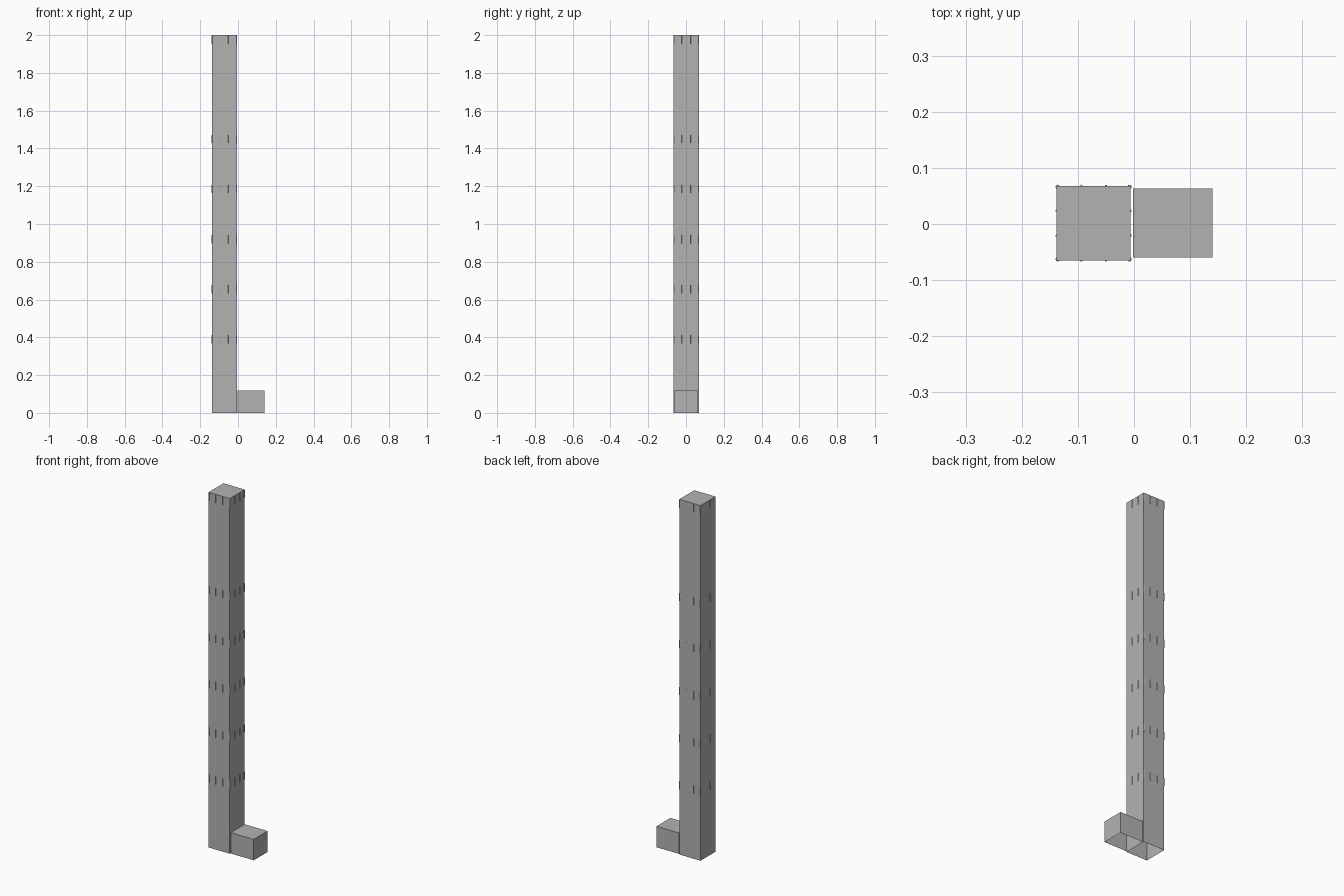
import bpy
import bmesh
from mathutils import Matrix, Vector

cube = bpy.data.objects.get("Cube")
if cube:
    bpy.data.objects.remove(cube)

grey = bpy.data.materials.new("concrete_grey")
grey.use_nodes = True
grey.diffuse_color = (0.45, 0.45, 0.45, 1)
grey.node_tree.nodes["Principled BSDF"].inputs["Base Color"].default_value = grey.diffuse_color


def finish(name, bm):
    mesh = bpy.data.meshes.new(name)
    bm.to_mesh(mesh)
    bm.free()
    mesh.materials.append(grey)
    obj = bpy.data.objects.new(name, mesh)
    bpy.context.collection.objects.link(obj)
    return obj


def open_box(name, low, high):
    """Box with no underside."""
    low, high = Vector(low), Vector(high)
    bm = bmesh.new()
    matrix = Matrix.Translation((low + high) / 2) @ Matrix.Diagonal((*(high - low), 1))
    bmesh.ops.create_cube(bm, size=1, matrix=matrix)
    bm.normal_update()
    under = [f for f in bm.faces if f.normal.z < -0.5]
    bmesh.ops.delete(bm, geom=under, context='FACES_ONLY')
    return finish(name, bm)


# Tall shaft and the low block beside it
X0, X1, Y0, Y1 = -0.138, -0.006, -0.065, 0.068
open_box("tower_shaft", (X0, Y0, 0), (X1, Y1, 2))
open_box("entrance_block", (-0.002, -0.06, 0), (0.14, 0.063, 0.118))

# Small vertical pegs around the shaft, at the corners and thirds of each side
levels = [0.39 + 0.265 * i for i in range(5)] + [1.975]
bm = bmesh.new()
for z in levels:
    for i in range(4):
        for j in range(4):
            if i in (0, 3) or j in (0, 3):
                corner = i in (0, 3) and j in (0, 3)
                radius = 0.004 if corner else 0.002
                inset = 0.002 if corner else 0
                x = X0 + inset + (X1 - X0 - 2 * inset) * i / 3
                y = Y0 + inset + (Y1 - Y0 - 2 * inset) * j / 3
                bmesh.ops.create_cone(bm, cap_ends=True, segments=8, radius1=radius,
                                      radius2=radius, depth=0.044,
                                      matrix=Matrix.Translation((x, y, z)))
finish("shaft_pegs", bm)
